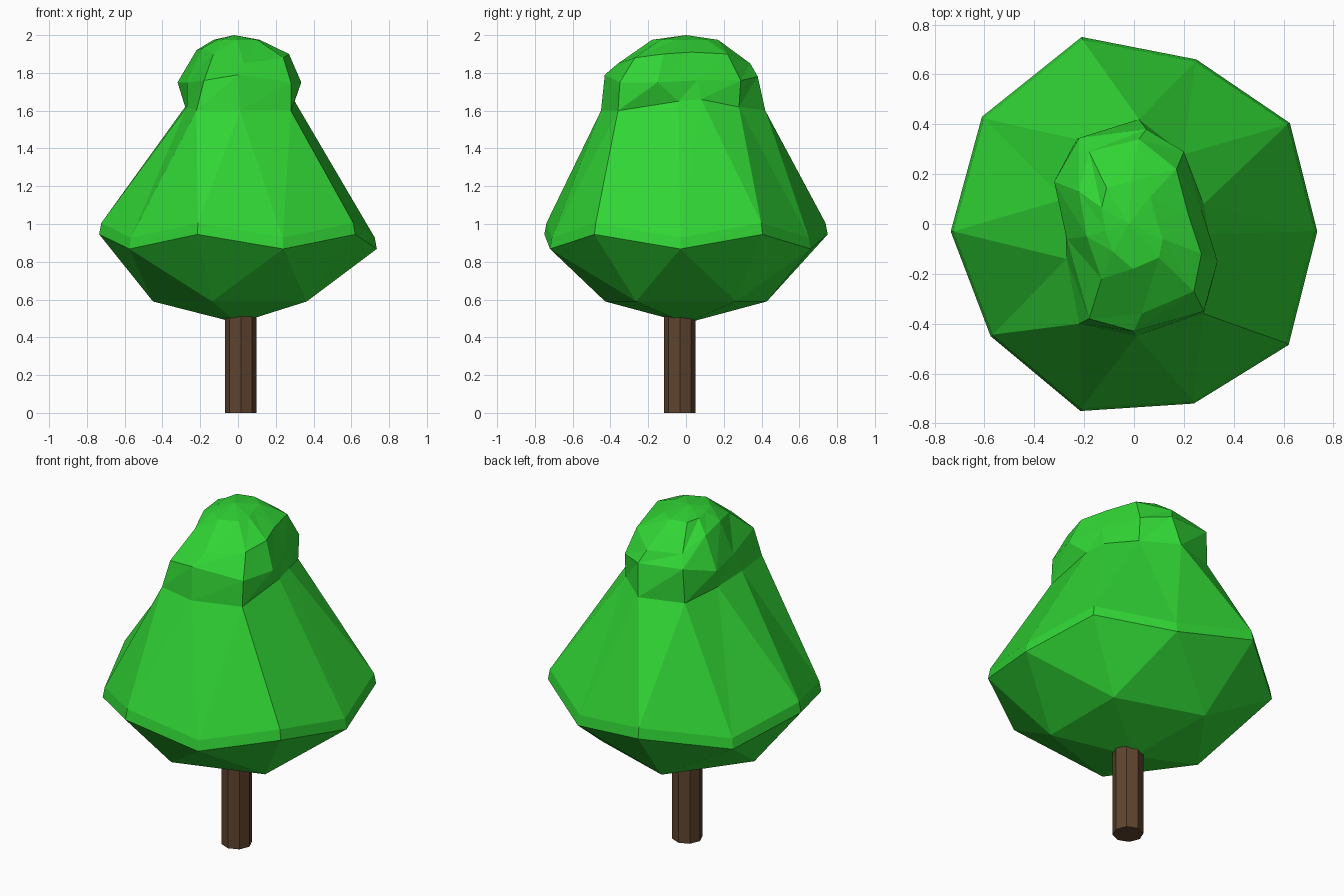
import bpy, bmesh
from math import cos, sin, radians

if "Cube" in bpy.data.objects:
    bpy.data.objects.remove(bpy.data.objects["Cube"])


def material(name, color):
    m = bpy.data.materials.new(name)
    m.diffuse_color = (*color, 1)
    m.use_nodes = True
    m.node_tree.nodes["Principled BSDF"].inputs["Base Color"].default_value = m.diffuse_color
    return m


def finish(bm, name, mat):
    bmesh.ops.recalc_face_normals(bm, faces=bm.faces)
    me = bpy.data.meshes.new(name)
    bm.to_mesh(me)
    bm.free()
    ob = bpy.data.objects.new(name, me)
    bpy.context.collection.objects.link(ob)
    me.materials.append(mat)
    return ob


N = 10
# Ten-sided rings, counter-clockwise from +x
rim = [(.735, -.03), (.625, .405), (.25, .66), (-.21, .75), (-.61, .43),
       (-.735, -.03), (-.575, -.45), (-.215, -.75), (.24, -.72), (.62, -.485)]
neck = [(.30, -.04, 1.65), (.28, .08, 1.66), (.2, .28, 1.62), (.02, .42, 1.6), (-.23, .34, 1.6),
        (-.28, .1, 1.62), (-.27, -.14, 1.62), (-.22, -.40, 1.6), (.01, -.45, 1.6), (.28, -.36, 1.6)]
bulge = [(.335, -.15, 1.75), (.27, .06, 1.76), (.2, .29, 1.76), (.05, .38, 1.78), (-.22, .345, 1.8),
         (-.32, .17, 1.75), (-.27, -.06, 1.75), (-.18, -.38, 1.76), (.0, -.43, 1.79), (.28, -.35, 1.75)]
crown = [(.27, -.12, 1.9), (.22, .03, 1.91), (.17, .22, 1.9), (.02, .34, 1.85), (-.18, .29, 1.86),
         (-.22, .13, 1.92), (-.19, -.05, 1.93), (-.13, -.22, 1.9), (.03, -.36, 1.85), (.24, -.27, 1.88)]

# Zigzag rim with a narrow bevel band above it
rim_low = [(x, y, .945 if i % 2 else .868) for i, (x, y) in enumerate(rim)]
rim_high = [(x * .985, y * .985, z + .06) for x, y, z in rim_low]
cap = [(-.02 + x * .5, y * .5, 1.975) for x, y, z in crown]

# Foliage: stacked rings up to the knobbly crown
bm = bmesh.new()
rings = [[bm.verts.new(p) for p in r] for r in (rim_low, rim_high, neck, bulge, crown, cap)]
for a, b in zip(rings, rings[1:]):
    for i in range(N):
        j = (i + 1) % N
        bm.faces.new((a[i], a[j], b[j]))
        bm.faces.new((a[i], b[j], b[i]))
top = bm.verts.new((-.02, 0, 2))
for i in range(N):
    bm.faces.new((rings[-1][i], rings[-1][(i + 1) % N], top))

# Foliage underside: five lower corners and a bottom point
low = [bm.verts.new((.45 * cos(radians(36 + 72 * k)), .45 * sin(radians(36 + 72 * k)), .59))
       for k in range(5)]
base = bm.verts.new((0, 0, .475))
r = rings[0]
for k in range(5):
    i = 2 * k + 1
    nxt, e = low[(k + 1) % 5], r[(i + 1) % N]
    bm.faces.new((low[k], r[i], r[i - 1]))
    bm.faces.new((low[k], e, r[i]))
    bm.faces.new((low[k], nxt, e))
    bm.faces.new((low[k], base, nxt))
finish(bm, "foliage", material("leaf_green", (.03, .66, .035)))

# Trunk: octagonal post
bm = bmesh.new()
bmesh.ops.create_cone(bm, cap_ends=True, segments=8, radius1=.083, radius2=.083, depth=.6)
bmesh.ops.translate(bm, verts=bm.verts, vec=(.015, -.033, .3))
finish(bm, "trunk", material("bark_brown", (.115, .058, .028)))
